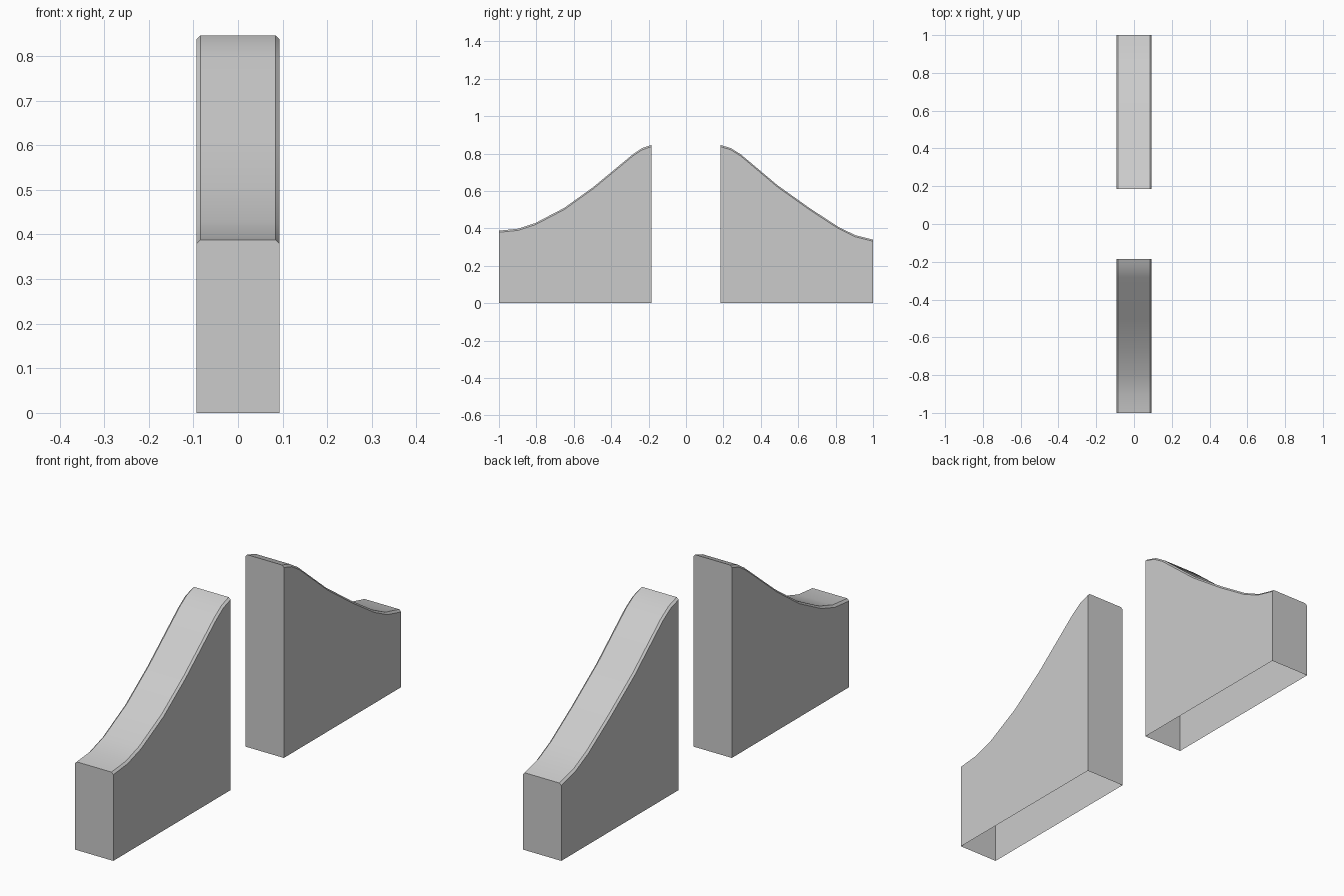
import bpy

if "Cube" in bpy.data.objects:
    bpy.data.objects.remove(bpy.data.objects["Cube"])

HALF_W = 0.0935   # half thickness of each block
CHAMFER = 0.009   # small bevel along the curved top edges

# Top profiles as (y, z)
FRONT = [(-1, .388), (-.9, .398), (-.807, .428), (-.652, .509), (-.497, .62),
         (-.283, .797), (-.235, .829), (-.185, .846)]
BACK = [(.185, .846), (.24, .829), (.294, .795), (.49, .63), (.663, .507),
        (.813, .409), (.904, .364), (1, .34)]


def curved_block(name, profile):
    """Hollow block, open underneath, with a chamfered curved top."""
    verts, faces = [], []
    # One cross-section ring per profile point: wall, chamfer, top, chamfer, wall
    for y, z in profile:
        inner = HALF_W - CHAMFER
        verts += [(-HALF_W, y, 0), (-HALF_W, y, z - CHAMFER), (-inner, y, z),
                  (inner, y, z), (HALF_W, y, z - CHAMFER), (HALF_W, y, 0)]
    n = len(profile)
    for i in range(n - 1):
        for j in range(5):
            a = i * 6 + j
            faces.append((a, a + 1, a + 7, a + 6))
    # End walls
    faces.append(tuple(range(5, -1, -1)))
    faces.append(tuple(range((n - 1) * 6, n * 6)))
    # Orient outward
    mesh = bpy.data.meshes.new(name)
    mesh.from_pydata(verts, [], [f[::-1] for f in faces])
    obj = bpy.data.objects.new(name, mesh)
    bpy.context.collection.objects.link(obj)
    bpy.context.view_layer.objects.active = obj
    obj.select_set(True)
    bpy.ops.object.shade_smooth_by_angle(angle=0.5)
    obj.select_set(False)
    return obj


curved_block("front_curved_block", FRONT)
curved_block("back_curved_block", BACK)
